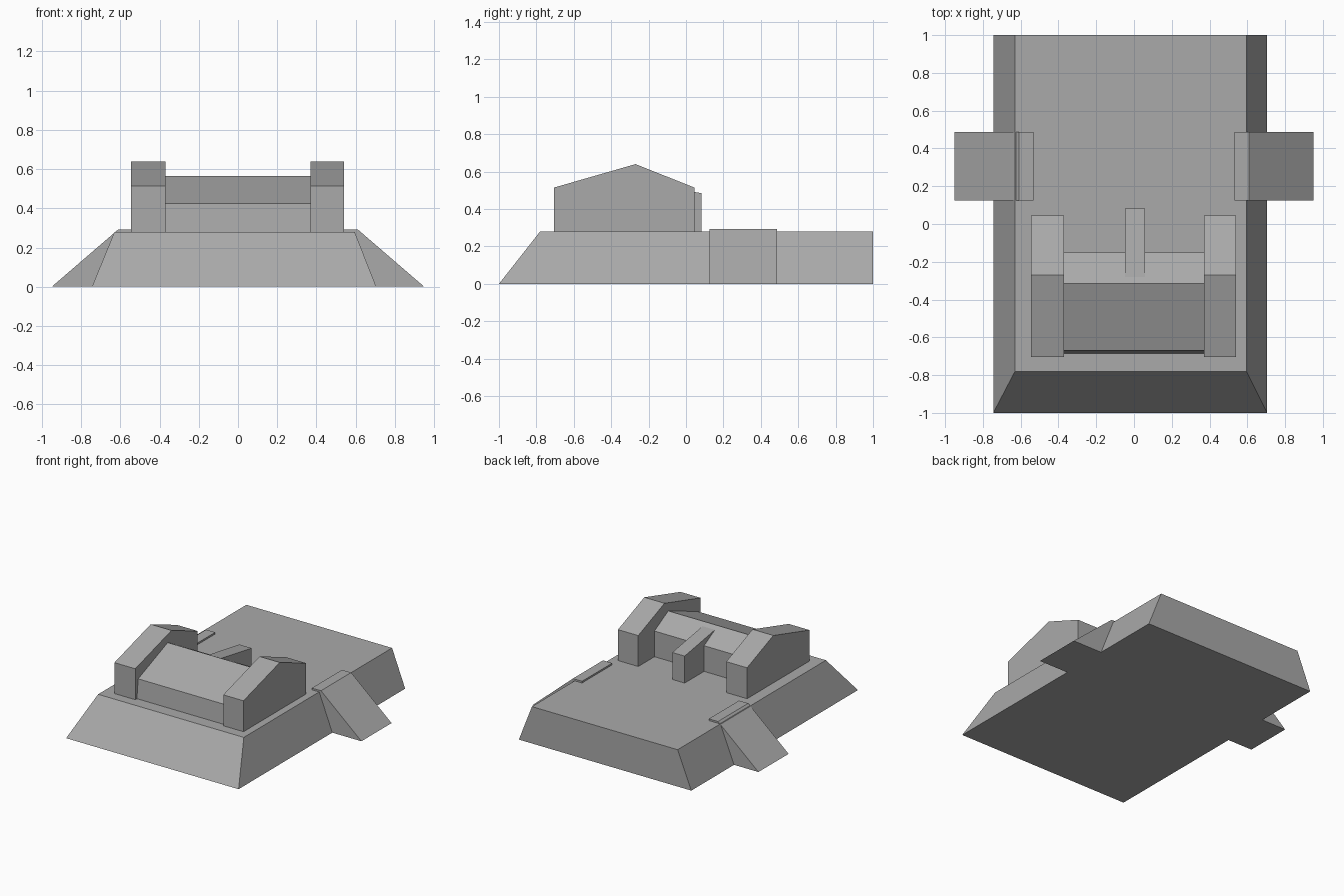
import bpy
import bmesh

cube = bpy.data.objects.get("Cube")
if cube:
    bpy.data.objects.remove(cube, do_unlink=True)

GREY = (0.4, 0.4, 0.4, 1)
stone = bpy.data.materials.new("grey stone")
stone.use_nodes = True
stone.diffuse_color = GREY
stone.node_tree.nodes["Principled BSDF"].inputs["Base Color"].default_value = GREY


def loft(name, start, end):
    """Closed flat-faced solid between two matching outlines."""
    bm = bmesh.new()
    a = [bm.verts.new(p) for p in start]
    b = [bm.verts.new(p) for p in end]
    bm.faces.new(a)
    bm.faces.new(b)
    for i in range(len(a)):
        j = (i + 1) % len(a)
        bm.faces.new((a[i], a[j], b[j], b[i]))
    bmesh.ops.recalc_face_normals(bm, faces=bm.faces)
    mesh = bpy.data.meshes.new(name)
    bm.to_mesh(mesh)
    bm.free()
    mesh.materials.append(stone)
    obj = bpy.data.objects.new(name, mesh)
    bpy.context.collection.objects.link(obj)
    return obj


def along_x(name, profile, x0, x1):
    """Extrude a (y, z) profile sideways."""
    return loft(name, [(x0, y, z) for y, z in profile],
                [(x1, y, z) for y, z in profile])


def along_y(name, profile, y0, y1):
    """Extrude an (x, z) profile front to back."""
    return loft(name, [(x, y0, z) for x, z in profile],
                [(x, y1, z) for x, z in profile])


def rectangle(x0, x1, y0, y1, z):
    return [(x0, y0, z), (x1, y0, z), (x1, y1, z), (x0, y1, z)]


DECK = 0.28

# Platform with sloped front and sides, upright back
loft("platform", rectangle(-0.745, 0.705, -1, 1, 0),
     rectangle(-0.63, 0.595, -0.78, 1, DECK))

# Side ramps, slightly proud of the deck
for side, s in (("left", 1), ("right", -1)):
    ramp = [(0.533 * s, 0), (0.95 * s, 0), (0.61 * s, 0.293), (0.533 * s, 0.293)]
    along_y(side + "_ramp", ramp, 0.125, 0.487)

# Gabled end wings
wing = [(-0.705, DECK), (0.045, DECK), (0.045, 0.515), (-0.27, 0.64), (-0.705, 0.515)]
along_x("right_wing", wing, -0.545, -0.37)
along_x("left_wing", wing, 0.37, 0.54)

# Hall between the wings
hall = [(-0.685, DECK), (-0.15, DECK), (-0.15, 0.475), (-0.315, 0.565), (-0.67, 0.425)]
along_x("hall", hall, -0.37, 0.37)

# Narrow rear porch running into the hall roof
porch = [(-0.28, DECK), (0.083, DECK), (0.083, 0.485), (-0.28, 0.546)]
along_x("rear_porch", porch, -0.047, 0.057)
